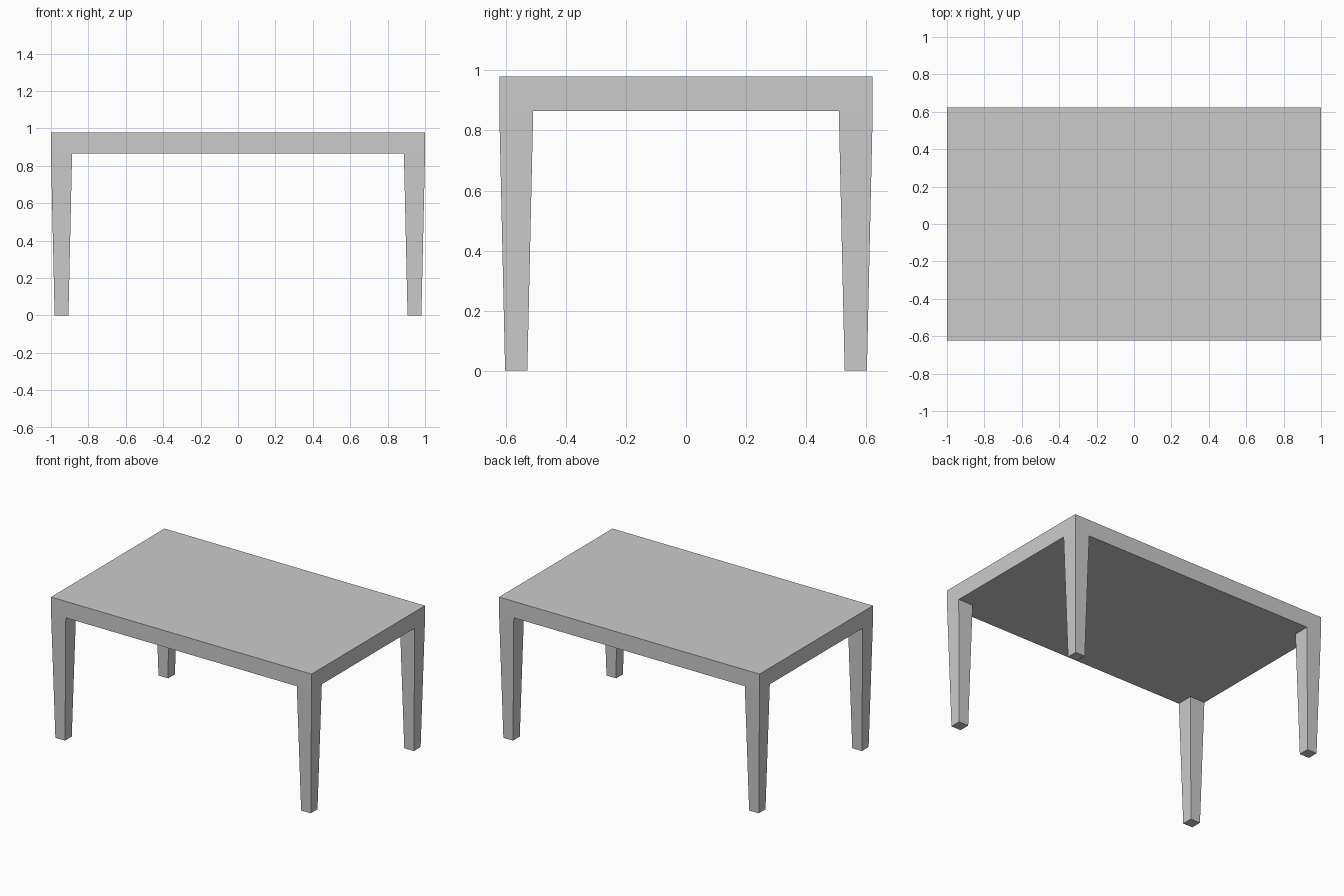
import bpy
import bmesh

if "Cube" in bpy.data.objects:
    bpy.data.objects.remove(bpy.data.objects["Cube"])

HALF_X, HALF_Y = 1.0, 0.622
TOP_Z, UNDER_Z = 0.979, 0.865
LEG_TOP, LEG_FOOT = 0.113, 0.074   # leg widths at slab and floor


def tapered_box(name, cx, cy, z0, z1, foot, head):
    """Box with separate (x, y) sizes at its bottom and top."""
    bm = bmesh.new()
    bmesh.ops.create_cube(bm, size=1)
    for v in bm.verts:
        size, z = (head, z1) if v.co.z > 0 else (foot, z0)
        v.co = (cx + v.co.x * size[0], cy + v.co.y * size[1], z)
    mesh = bpy.data.meshes.new(name)
    bm.to_mesh(mesh)
    bm.free()
    obj = bpy.data.objects.new(name, mesh)
    bpy.context.collection.objects.link(obj)
    return obj


# Thick rectangular top
full = (2 * HALF_X, 2 * HALF_Y)
tapered_box("table_top", 0, 0, UNDER_Z, TOP_Z, full, full)

# Four tapered legs, flush with the corners of the top
for y_name, sy in (("front", -1), ("back", 1)):
    for x_name, sx in (("left", -1), ("right", 1)):
        tapered_box(f"{y_name}_{x_name}_leg",
                    sx * (HALF_X - LEG_TOP / 2), sy * (HALF_Y - LEG_TOP / 2),
                    0, UNDER_Z, (LEG_FOOT, LEG_FOOT), (LEG_TOP, LEG_TOP))
